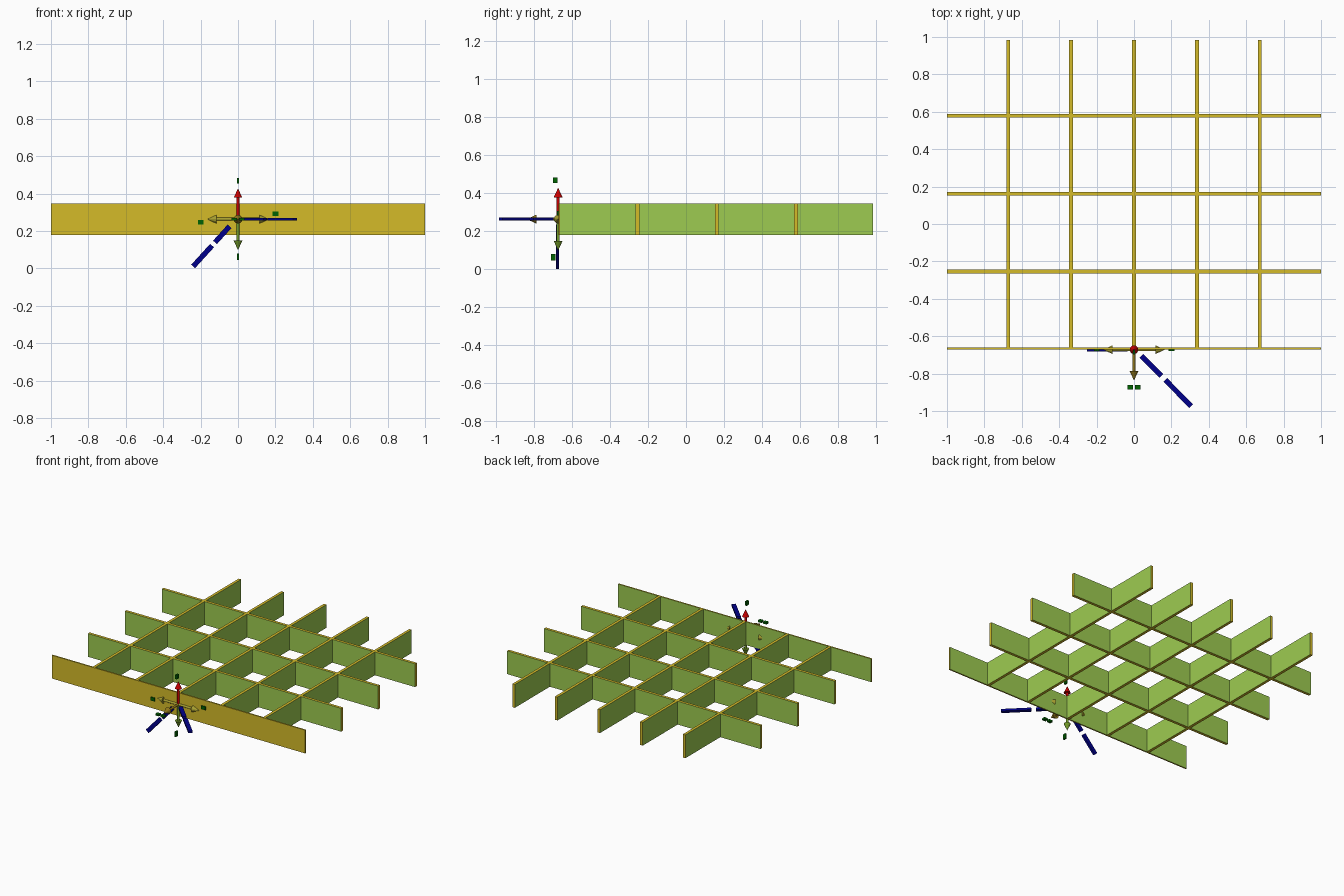
import bpy, bmesh, math
from mathutils import Vector, Matrix

if "Cube" in bpy.data.objects:
    bpy.data.objects.remove(bpy.data.objects["Cube"])


def material(name, rgb):
    m = bpy.data.materials.new(name)
    m.diffuse_color = (*rgb, 1)
    m.use_nodes = True
    m.node_tree.nodes["Principled BSDF"].inputs["Base Color"].default_value = m.diffuse_color
    return m


GOLD = material("gold", (0.66, 0.50, 0.022))
GREEN = material("leaf green", (0.337, 0.597, 0.082))
RED = material("red", (0.60, 0.0, 0.0))
MOSS = material("moss green", (0.19, 0.36, 0.025))
OLIVE = material("olive yellow", (0.40, 0.36, 0.03))
BROWN = material("golden brown", (0.29, 0.19, 0.01))
BLUE = material("navy blue", (0.0, 0.0, 0.258))
DARK = material("dark green", (0.0, 0.127, 0.0))


def add_object(name, bm, *mats):
    me = bpy.data.meshes.new(name)
    bm.to_mesh(me)
    bm.free()
    ob = bpy.data.objects.new(name, me)
    for m in mats:
        me.materials.append(m)
    bpy.context.collection.objects.link(ob)
    return ob


# Lattice of crossing slats: plan cells extruded upwards as one solid
Z0, Z1, T = 0.18, 0.346, 0.01
Y0, Y1 = -0.671, 0.983
x_slats = [(0.3365 * i - T, 0.3365 * i + T) for i in range(-2, 3)]
y_slats = [(Y0, Y0 + T)] + [(Y0 + 0.4165 * i - T, Y0 + 0.4165 * i + T) for i in range(1, 4)]
xs = sorted([-1, 1] + [v for s in x_slats for v in s])
ys = sorted([Y1] + [v for s in y_slats for v in s])


def inside(v, slats):
    return any(a < v < b for a, b in slats)


bm = bmesh.new()
for xa, xb in zip(xs, xs[1:]):
    for ya, yb in zip(ys, ys[1:]):
        if inside((xa + xb) / 2, x_slats) or inside((ya + yb) / 2, y_slats):
            bm.faces.new([bm.verts.new((x, y, Z0)) for x, y in
                          ((xa, ya), (xb, ya), (xb, yb), (xa, yb))])
bmesh.ops.remove_doubles(bm, verts=bm.verts, dist=1e-4)
top = bmesh.ops.extrude_face_region(bm, geom=bm.faces[:], use_keep_orig=True)
bmesh.ops.translate(bm, vec=(0, 0, Z1 - Z0),
                    verts=[g for g in top["geom"] if isinstance(g, bmesh.types.BMVert)])
bmesh.ops.recalc_face_normals(bm, faces=bm.faces)
bm.normal_update()
for f in bm.faces:
    c, n = f.calc_center_median(), f.normal
    # Outer and horizontal faces are gold, walls of the openings are green
    outer = abs(c.x) > 0.999 or c.y < Y0 + 0.001 or c.y > Y1 - 0.001
    f.material_index = 0 if abs(n.z) > 0.5 or outer else 1
add_object("lattice", bm, GOLD, GREEN)

# Axis arrows meeting at the middle of the front slat
CENTRE = Vector((0, -0.672, 0.263))
LENGTH, HEAD = 0.165, 0.05


def arrow(name, direction, mat):
    bm = bmesh.new()
    for r1, r2, length, start in ((0.008, 0.008, LENGTH - HEAD, 0),
                                  (0.023, 0.0, HEAD, LENGTH - HEAD)):
        bmesh.ops.create_cone(bm, cap_ends=True, segments=12, radius1=r1, radius2=r2,
                              depth=length, matrix=Matrix.Translation((0, 0, start + length / 2)))
    turn = Vector(direction).to_track_quat('Z', 'Y').to_matrix().to_4x4()
    bm.transform(Matrix.Translation(CENTRE) @ turn)
    add_object(name, bm, mat)


arrow("up_arrow", (0, 0, 1), RED)
arrow("down_arrow", (0, 0, -1), MOSS)
arrow("left_arrow", (-1, 0, 0), OLIVE)
arrow("right_arrow", (1, 0, 0), OLIVE)
arrow("forward_arrow", (0, -1, 0), BROWN)


# Plain bars: a box running from a to b, flat across the given normal
def bar(name, a, b, normal, width, thick, mat):
    a, b, n = Vector(a), Vector(b), Vector(normal)
    along = (b - a).normalized()
    side = n.cross(along)
    rot = Matrix((along, side, n)).transposed().to_4x4()
    bm = bmesh.new()
    bmesh.ops.create_cube(bm, size=1)
    bm.transform(Matrix.Translation((a + b) / 2) @ rot
                 @ Matrix.Diagonal(((b - a).length, width, thick, 1)))
    add_object(name, bm, mat)


# Diagonal strips, each in two pieces
for label, a, b, n in (
        ("upright_strip", (-0.045, -0.675, 0.225), (-0.24, -0.675, 0.0105), (0, -1, 0)),
        ("level_strip", (0.04, -0.705, 0.263), (0.305, -0.973, 0.263), (0, 0, 1))):
    a, b = Vector(a), Vector(b)
    for i, (s, e) in enumerate(((0, 0.40), (0.48, 1))):
        bar(f"{label}_{i + 1}", a.lerp(b, s), a.lerp(b, e), n, 0.028, 0.015, BLUE)

# Small tags beyond the arrow tips
for label, offset, n, along, half in (
        ("up_tag", (0, -0.015, 0.205), (1, 0, 0), (0, 0, 1), 0.015),
        ("down_tag", (0, -0.025, -0.2), (1, 0, 0), (0, 0, 1), 0.018),
        ("left_tag", (-0.2, 0, -0.015), (0, -1, 0), (1, 0, 0), 0.015),
        ("right_tag", (0.2, 0, 0.03), (0, -1, 0), (1, 0, 0), 0.016),
        ("forward_tag_left", (-0.02, -0.2, 0), (0, 0, 1), (1, 0, 0), 0.014),
        ("forward_tag_right", (0.02, -0.2, 0), (0, 0, 1), (1, 0, 0), 0.014)):
    p, d = CENTRE + Vector(offset), Vector(along) * half
    bar(label, p - d, p + d, n, 0.024, 0.013, DARK)
